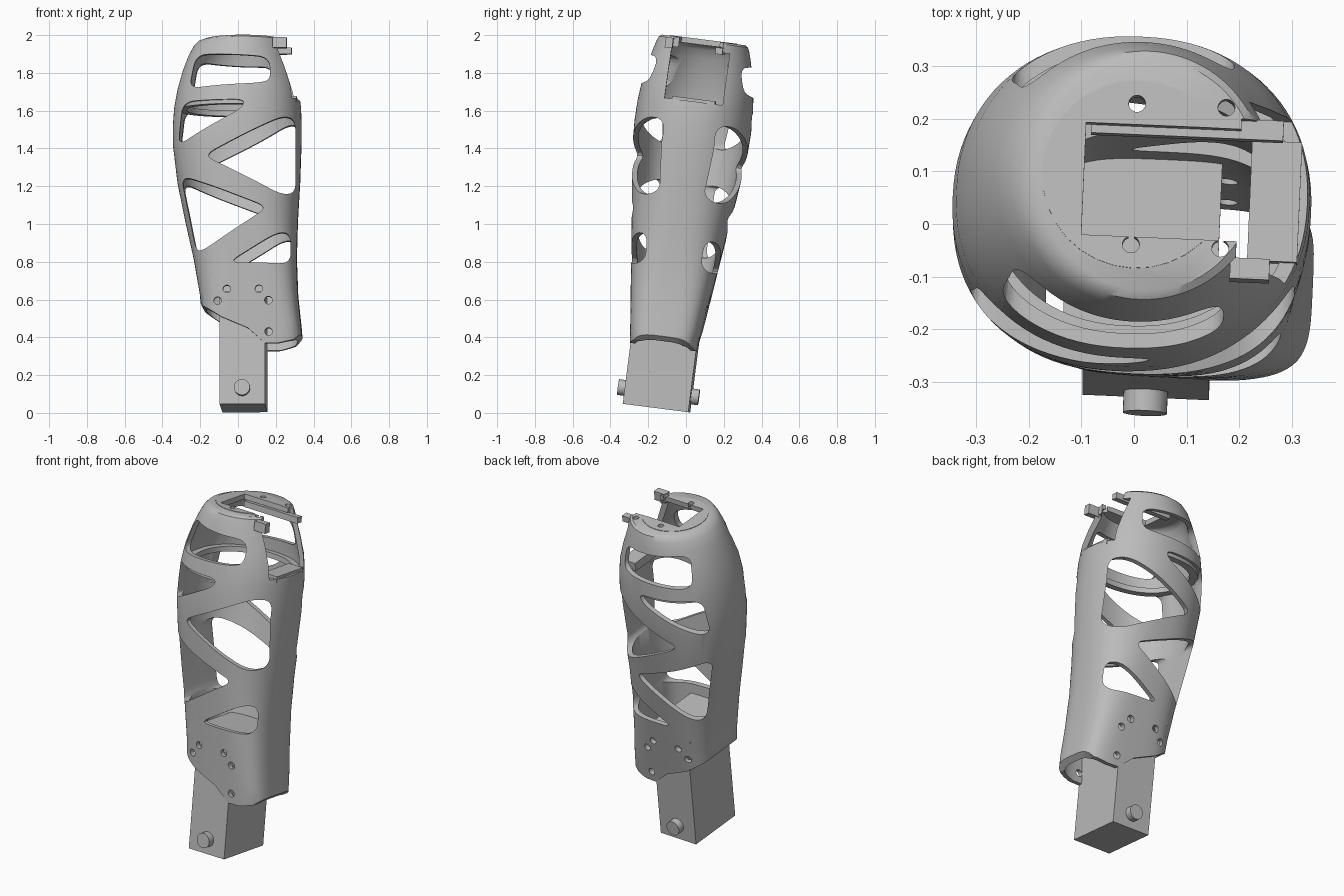
import bpy, bmesh, math
from mathutils import Matrix, Vector

if "Cube" in bpy.data.objects:
    bpy.data.objects.remove(bpy.data.objects["Cube"])

grey = bpy.data.materials.new("plain grey")
grey.use_nodes = True
colour = (0.5, 0.5, 0.5, 1)
grey.diffuse_color = colour
grey.node_tree.nodes["Principled BSDF"].inputs["Base Color"].default_value = colour

# Everything is built upright, then leaned back with this frame
FRAME = (Matrix.Translation((0, -0.155, 0.025)) @ Matrix.Rotation(math.radians(-7.3), 4, 'X')
         @ Matrix.Rotation(math.radians(-2.5), 4, 'Z'))


def finish(name, bm, helper=False):
    bmesh.ops.recalc_face_normals(bm, faces=bm.faces)
    mesh = bpy.data.meshes.new(name)
    bm.to_mesh(mesh)
    bm.free()
    mesh.materials.append(grey)
    ob = bpy.data.objects.new(name, mesh)
    bpy.context.collection.objects.link(ob)
    ob.matrix_world = FRAME
    if helper:
        ob.hide_render = True
        ob.hide_set(True)
        ob.display_type = 'WIRE'
    return ob


def box(name, x, y, z, helper=False):
    bm = bmesh.new()
    centre = Vector([sum(r) / 2 for r in (x, y, z)])
    size = [r[1] - r[0] for r in (x, y, z)]
    bmesh.ops.create_cube(bm, size=1, matrix=Matrix.Translation(centre) @ Matrix.Diagonal((*size, 1)))
    return finish(name, bm, helper)


def cylinder(name, centre, radius, depth, axis='Z', helper=False):
    bm = bmesh.new()
    turn = Matrix.Rotation(math.pi / 2, 4, 'X') if axis == 'Y' else Matrix()
    bmesh.ops.create_cone(bm, cap_ends=True, segments=32, radius1=radius, radius2=radius,
                          depth=depth, matrix=Matrix.Translation(centre) @ turn)
    return finish(name, bm, helper)


def prism(name, points, radius=0.0):
    """Front-to-back cutter from an (x, z) outline with rounded corners."""
    pts = [Vector(p) for p in points]
    outline = []
    for i, p in enumerate(pts):
        if not radius:
            outline.append(p)
            continue
        a, b = pts[i - 1] - p, pts[(i + 1) % len(pts)] - p
        a, b = (p + d.normalized() * min(radius, d.length * 0.45) for d in (a, b))
        for k in range(7):
            t = k / 6
            outline.append(a * (1 - t) ** 2 + p * 2 * t * (1 - t) + b * t * t)
    bm = bmesh.new()
    face = bm.faces.new([bm.verts.new((p.x, -0.6, p.y)) for p in outline])
    grown = bmesh.ops.extrude_face_region(bm, geom=[face])["geom"]
    bmesh.ops.translate(bm, vec=(0, 1.2, 0), verts=[v for v in grown if isinstance(v, bmesh.types.BMVert)])
    return finish(name, bm, True)


def apply_all(ob):
    bpy.ops.object.select_all(action='DESELECT')
    ob.select_set(True)
    bpy.context.view_layer.objects.active = ob
    for m in list(ob.modifiers):
        bpy.ops.object.modifier_apply(modifier=m.name)
    bpy.ops.object.shade_smooth_by_angle(angle=math.radians(35))


def cut(ob, cutters):
    for c in cutters:
        m = ob.modifiers.new(c.name, 'BOOLEAN')
        m.operation, m.solver, m.object = 'DIFFERENCE', 'EXACT', c


# Sections: height, right edge, left edge, half depth, squareness
SECTIONS = [(0.28, -0.17, 0.32, 0.175, 4), (0.36, -0.18, 0.342, 0.182, 4), (0.44, -0.188, 0.335, 0.191, 4),
            (0.6, -0.2, 0.318, 0.211, 3.6), (0.8, -0.235, 0.311, 0.235, 3), (1.0, -0.28, 0.317, 0.26, 2.6),
            (1.2, -0.32, 0.329, 0.285, 2.4), (1.4, -0.344, 0.336, 0.306, 2.3), (1.5, -0.345, 0.337, 0.31, 2.2),
            (1.6, -0.338, 0.334, 0.308, 2.2), (1.7, -0.32, 0.322, 0.298, 2.2), (1.8, -0.292, 0.298, 0.28, 2.1),
            (1.88, -0.262, 0.275, 0.262, 2), (1.93, -0.235, 0.26, 0.248, 2), (1.955, -0.21, 0.25, 0.238, 2),
            (1.965, -0.18, 0.235, 0.222, 2)]
SIDES = 96


def ring(bm, section, scale=1.0, z=None):
    h, x0, x1, d, n = section
    verts = []
    for i in range(SIDES):
        a = 2 * math.pi * i / SIDES
        c, s = math.cos(a), math.sin(a)
        x = math.copysign(abs(c) ** (2 / n), c) * (x1 - x0) / 2 * scale + (x0 + x1) / 2
        y = math.copysign(abs(s) ** (2 / n), s) * d * scale
        verts.append(bm.verts.new((x, y, h if z is None else z)))
    return verts


def bridge(bm, a, b):
    for i in range(SIDES):
        j = (i + 1) % SIDES
        bm.faces.new((a[i], a[j], b[j], b[i]))


# Shell skin with a flat top, then thickness
bm = bmesh.new()
loops = [ring(bm, s) for s in SECTIONS]
for low, high in zip(loops, loops[1:]):
    bridge(bm, low, high)
bm.faces.new(loops[-1])
shell = finish("lattice_shell", bm)
thick = shell.modifiers.new("thickness", 'SOLIDIFY')
thick.thickness, thick.offset = 0.028, -1

# Window outlines, cut through front and back alike
WINDOWS = [
    [(-0.25, 1.68), (-0.215, 1.865), (0.175, 1.845), (0.185, 1.72), (0.12, 1.7)],
    [(-0.31, 1.38), (-0.285, 1.61), (0.05, 1.61), (0.03, 1.56)],
    [(-0.17, 1.315), (0.25, 1.53), (0.31, 1.52), (0.31, 1.13), (0.24, 1.11)],
    [(-0.295, 1.22), (0.17, 1.04), (-0.17, 0.82), (-0.215, 0.82)],
    [(-0.04, 0.75), (0.22, 0.91), (0.285, 0.91), (0.285, 0.745)],
]
cutters = [prism(f"window_cutter_{i}", w, 0.06) for i, w in enumerate(WINDOWS)]

# Sloping lower hem
cutters.append(prism("hem_cutter", [(-0.5, 0.62), (-0.22, 0.6), (-0.18, 0.53), (-0.08, 0.465), (0.06, 0.405),
                                    (0.15, 0.325), (0.22, 0.325), (0.3, 0.345), (0.36, 0.4), (0.5, 0.4),
                                    (0.5, 0.1), (-0.5, 0.1)]))

# Side notch and top opening
openings = [box("notch_cutter", (0.17, 0.6), (-0.155, 0.155), (1.635, 1.91), True),
            box("notch_top_cutter", (0.2, 0.6), (-0.165, 0.115), (1.9, 2.2), True),
            box("top_opening_cutter", (-0.095, 0.25), (-0.12, 0.095), (1.85, 2.2), True)]
for i, (x, y) in enumerate([(0, -0.135), (0.17, -0.135), (0, 0.135), (0.17, 0.135)]):
    openings.append(cylinder(f"top_screw_cutter_{i}", (x, y, 1.97), 0.016, 0.2, helper=True))
cutters += openings

# Screw holes around the lower end
for i, (x, z) in enumerate([(-0.05, 0.61), (-0.1, 0.55), (0.12, 0.61), (0.17, 0.55), (0.17, 0.385)]):
    cutters.append(cylinder(f"screw_cutter_{i}", (x, 0, z), 0.02, 1.0, 'Y', True))

cut(shell, cutters)
apply_all(shell)

# Round insert on the top
insert = cylinder("top_insert", (0.005, 0, 1.9645), 0.18, 0.006)
cut(insert, openings)
apply_all(insert)

# Bar and hooks under the top
box("top_bar", (-0.085, 0.28), (0.08, 0.118), (1.9, 1.935))
box("front_hook", (0.19, 0.265), (-0.19, -0.15), (1.9, 1.955))

# Inner shelf ring
bm = bmesh.new()
level = SECTIONS[9]
top_out, top_in = ring(bm, level, 0.94, 1.62), ring(bm, level, 0.8, 1.62)
low_out, low_in = ring(bm, level, 0.94, 1.59), ring(bm, level, 0.8, 1.59)
for a, b in ((top_out, top_in), (top_in, low_in), (low_in, low_out), (low_out, top_out)):
    bridge(bm, a, b)
apply_all(finish("shelf_ring", bm))
box("notch_ledge", (0.22, 0.315), (-0.115, 0.115), (1.6, 1.65))

# Lower post, its mounting plate and the pivot pin
box("post", (-0.09, 0.15), (-0.175, 0.175), (0, 0.6))
box("mounting_plate", (-0.13, 0.16), (-0.2, 0.2), (0.66, 0.69))
box("plate_support", (-0.08, 0.14), (-0.14, 0.14), (0.59, 0.67))
apply_all(cylinder("pivot_pin", (0.03, 0, 0.085), 0.042, 0.432, 'Y'))
